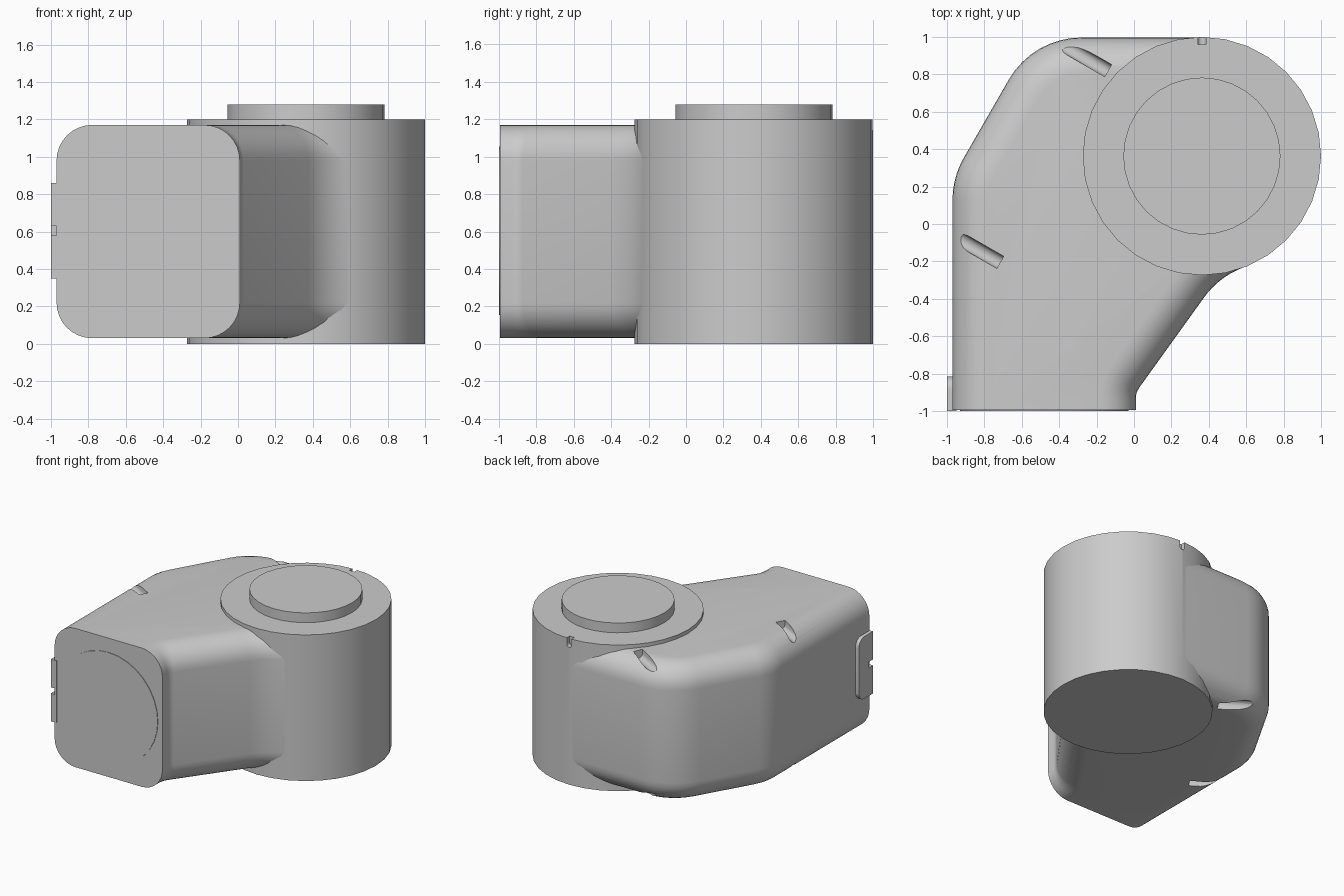
import bpy, bmesh, math
from mathutils import Vector

if "Cube" in bpy.data.objects:
    bpy.data.objects.remove(bpy.data.objects["Cube"])

grey = bpy.data.materials.new("light_grey")
grey.use_nodes = True
colour = (0.6, 0.6, 0.6, 1)
grey.diffuse_color = colour
grey.node_tree.nodes["Principled BSDF"].inputs["Base Color"].default_value = colour


def make(name, bm):
    bmesh.ops.recalc_face_normals(bm, faces=bm.faces)
    mesh = bpy.data.meshes.new(name)
    bm.to_mesh(mesh)
    bm.free()
    mesh.materials.append(grey)
    obj = bpy.data.objects.new(name, mesh)
    bpy.context.collection.objects.link(obj)
    return obj


def loft(name, rings):
    """Closed skin through equal-sized rings, with flat caps."""
    bm = bmesh.new()
    loops = [[bm.verts.new(p) for p in ring] for ring in rings]
    n = len(loops[0])
    for a, b in zip(loops, loops[1:]):
        for i in range(n):
            j = (i + 1) % n
            bm.faces.new((a[i], a[j], b[j], b[i]))
    bm.faces.new(loops[0])
    bm.faces.new(loops[-1])
    return make(name, bm)


def disc(name, centre, radius, lo, hi, axis="z", sides=32):
    def ring(h):
        pts = []
        for i in range(sides):
            t = math.tau * i / sides
            u, v = centre[0] + radius * math.cos(t), centre[1] + radius * math.sin(t)
            pts.append((u, v, h) if axis == "z" else (u, h, v))
        return pts
    return loft(name, [ring(lo), ring(hi)])


def rounded(points, steps=8):
    """Replace each corner (x, y, radius) by a tangent arc."""
    out = []
    for i, (x, y, r) in enumerate(points):
        p = Vector((x, y))
        if r == 0:
            out.append(p)
            continue
        a = (Vector(points[i - 1][:2]) - p).normalized()
        b = (Vector(points[(i + 1) % len(points)][:2]) - p).normalized()
        half = a.angle(b) / 2
        centre = p + (a + b).normalized() * r / math.sin(half)
        tangent = r / math.tan(half)
        s = (p + a * tangent - centre).normalized()
        e = (p + b * tangent - centre).normalized()
        for k in range(steps + 1):
            out.append(centre + s.slerp(e, k / steps).normalized() * r)
    return out


def inset(path, d):
    """Offset an open path to its right with mitred corners."""
    sides = [(q - p).normalized() for p, q in zip(path, path[1:])]
    normals = [Vector((s.y, -s.x)) for s in sides]
    normals = [normals[0]] + normals + [normals[-1]]
    return [p + (m + n) * d / (1 + m.dot(n)) for p, m, n in zip(path, normals, normals[1:])]


def groove(inner, direction, half, z, up, length=0.5):
    """Cutter with a round floor, open towards up."""
    d = Vector((direction[0], direction[1], 0)).normalized()
    side = Vector((-d.y, d.x, 0))
    profile = [(half, 0.3)]
    for i in range(9):
        t = math.pi * i / 8
        profile.append((half * math.cos(t), -half * math.sin(t)))
    profile.append((-half, 0.3))
    start = Vector((inner[0], inner[1], z))
    ring = [start + side * u + Vector((0, 0, v * up)) for u, v in profile]
    return loft("cutter", [ring, [p + d * length for p in ring]])


def cut(target, cutters):
    bpy.context.view_layer.objects.active = target
    for c in cutters:
        c.hide_render = True
        mod = target.modifiers.new("cut", "BOOLEAN")
        mod.operation, mod.solver, mod.object = "DIFFERENCE", "EXACT", c
        bpy.ops.object.modifier_apply(modifier=mod.name)
        bpy.data.objects.remove(c)


FRONT, LOW, HIGH, EDGE = -0.995, 0.03, 1.17, 0.19
HUB = (0.363, 0.363)

# Angled housing with rounded upper and lower edges
outline = rounded([
    (-0.97, FRONT, 0), (-0.97, 0.25, 0.45), (-0.54, 0.997, 0.45), (0.36, 0.997, 0),
    (0.6, 0.4, 0), (0.6, -0.226, 0), (0.45, -0.288, 0.45), (0.01, -0.9, 0.1), (0.01, FRONT, 0)])
levels = []
for k in range(9):
    t = math.pi / 2 * k / 8
    levels.append((EDGE * (1 - math.sin(t)), EDGE * (1 - math.cos(t))))
sections = [(d, LOW + h) for d, h in levels] + [(d, HIGH - h) for d, h in reversed(levels)]
housing = loft("elbow_housing", [[(p.x, p.y, z) for p in inset(outline, d)] for d, z in sections])

# Screw pockets in the upper and lower edges
pockets = []
for place in ((-0.138, 0.82), (-0.715, -0.205)):
    for z, up in ((1.137, 1), (0.063, -1)):
        pockets.append(groove(place, (-0.87, 0.5), 0.037, z, up))
cut(housing, pockets)

# Round hub with alignment notch, and its raised flange
hub = disc("hub_cylinder", HUB, 0.637, 0, 1.2)
cut(hub, [groove((HUB[0], 0.96), (0, 1), 0.022, 1.15, 1)])
flange = disc("top_flange", HUB, 0.42, 1.19, 1.28)

# Thin round plate on the front
plate = disc("front_plate", (-0.48, 0.605), 0.45, -1, -0.991, axis="y")

# Marker tab on the side, with a short slot
shape = rounded([(-1, 0.35, 0), (-0.815, 0.35, 0.07), (-0.815, 0.86, 0.07), (-1, 0.86, 0)])
tab = loft("side_tab", [[(x, p.x, p.y) for p in shape] for x in (-1, -0.95)])
slot = [(-1.1, 0.58), (-0.965, 0.58), (-0.965, 0.63), (-1.1, 0.63)]
cut(tab, [loft("cutter", [[(x, y, z) for x, z in slot] for y in (-1.1, -0.95)])])

# Smooth the curved walls and keep the rims sharp
bpy.ops.object.select_all(action="DESELECT")
for obj in (housing, hub, flange, plate, tab):
    obj.select_set(True)
bpy.context.view_layer.objects.active = housing
bpy.ops.object.shade_smooth_by_angle(angle=math.radians(30))
